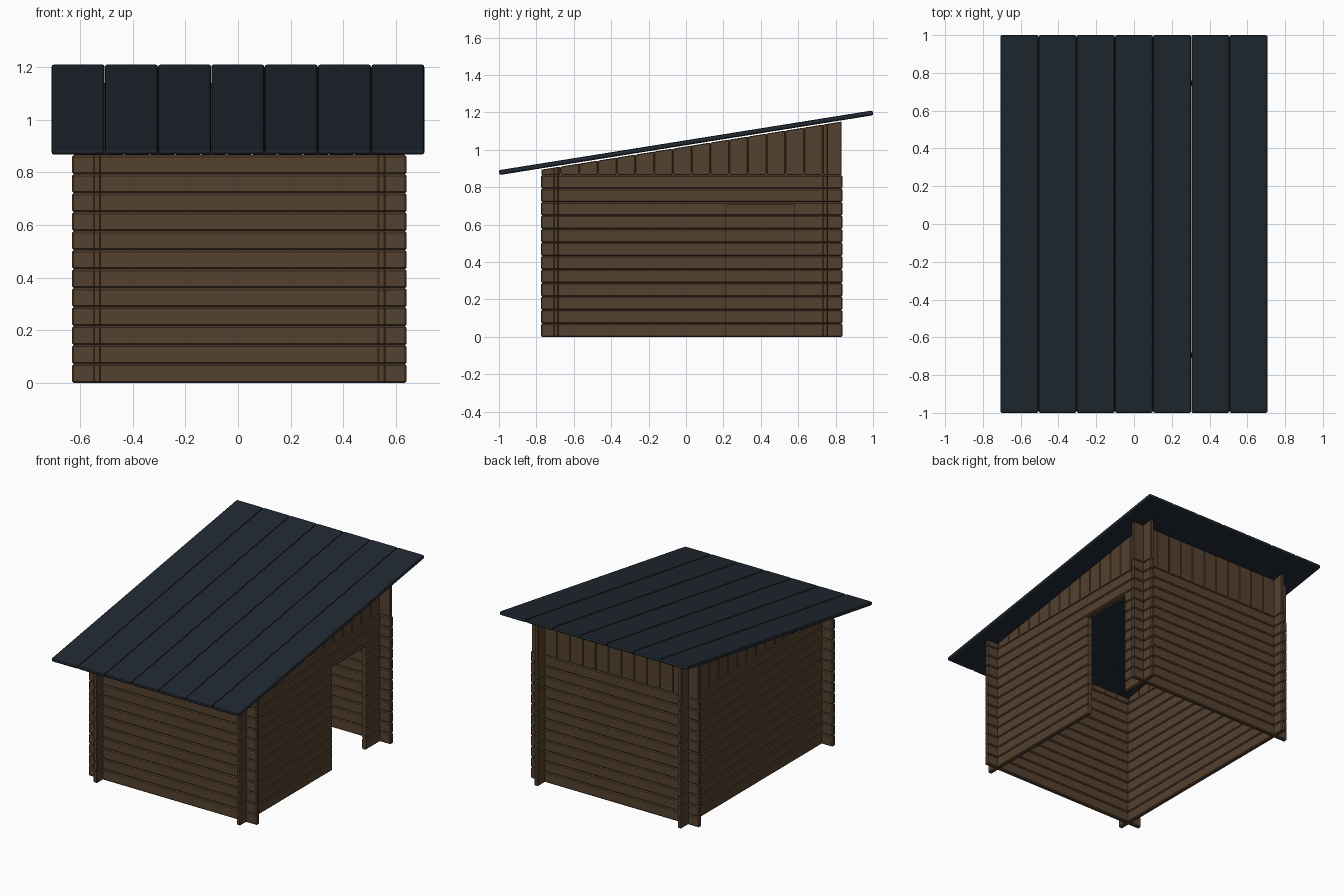
import bpy, bmesh, math
from mathutils import Matrix

if "Cube" in bpy.data.objects:
    bpy.data.objects.remove(bpy.data.objects["Cube"])

LOG_H, LOGS = 0.0721, 12          # log height and number of rows
WALL_TOP = LOG_H * LOGS
SLOPE = 0.16                      # roof rise per unit of y
THICK = 0.03
X0, X1, Y0, Y1 = -0.63, 0.64, -0.775, 0.837      # log ends
SIDES = {"left": -0.535, "right": 0.545}         # wall centre x
ENDS = {"front": -0.695, "back": 0.745}          # wall centre y


def material(name, rgb):
    m = bpy.data.materials.new(name)
    m.diffuse_color = (*rgb, 1)
    m.use_nodes = True
    m.node_tree.nodes["Principled BSDF"].inputs["Base Color"].default_value = m.diffuse_color
    return m


wood = material("brown_wood", (0.09, 0.052, 0.029))
metal = material("dark_roofing", (0.014, 0.021, 0.030))


def under_roof(y):
    return 1.018 + SLOPE * y


def add_box(bm, xs, ys, zs, bevel, segments=1, top=None):
    """Bevelled box; top(y) optionally slants its upper face."""
    part = bmesh.new()
    bmesh.ops.create_cube(part, size=1)
    for v in part.verts:
        upper = v.co.z > 0
        x = xs[v.co.x > 0]
        y = ys[v.co.y > 0]
        z = zs[upper]
        if upper and top:
            z = top(y)
        v.co = (x, y, z)
    bmesh.ops.bevel(part, geom=part.edges[:], offset=bevel, segments=segments,
                    profile=0.5, affect='EDGES')
    mesh = bpy.data.meshes.new("part")
    part.to_mesh(mesh)
    part.free()
    bm.from_mesh(mesh)
    bpy.data.meshes.remove(mesh)


def finish(bm, name, mat):
    mesh = bpy.data.meshes.new(name)
    bm.to_mesh(mesh)
    bm.free()
    ob = bpy.data.objects.new(name, mesh)
    bpy.context.collection.objects.link(ob)
    if mat:
        mesh.materials.append(mat)
    return ob


def span(c, t):
    return (c - t / 2, c + t / 2)


# Log walls, crossing at the corners
def log_wall(name, xs, ys):
    bm = bmesh.new()
    for i in range(LOGS):
        add_box(bm, xs, ys, (i * LOG_H, (i + 1) * LOG_H - 0.0006), 0.006)
    return finish(bm, name, wood)


walls = {}
for n, x in SIDES.items():
    walls[n] = log_wall(n + "_log_wall", span(x, THICK), (Y0, Y1))
for n, y in ENDS.items():
    walls[n] = log_wall(n + "_log_wall", (X0, X1), span(y, THICK))

# Doorway in the right wall
bm = bmesh.new()
add_box(bm, (0.45, 0.65), (0.215, 0.58), (-0.1, 0.705), 0.0001)
cutter = finish(bm, "doorway_cutter", None)
cutter.hide_render = True
cutter.hide_set(True)
cut = walls["right"].modifiers.new("doorway", 'BOOLEAN')
cut.operation, cut.solver, cut.object = 'DIFFERENCE', 'EXACT', cutter

# Upright boards between the logs and the roof
BT = 0.026
for n, x in SIDES.items():
    bm = bmesh.new()
    for i in range(16):
        y = -0.772 + i * 0.1003
        add_box(bm, span(x, BT), (y, y + 0.0997), (WALL_TOP, 0), 0.004, top=under_roof)
    finish(bm, n + "_gable_boards", wood)
for n, y in ENDS.items():
    bm = bmesh.new()
    w = (X1 - X0 - 0.01) / 13
    for i in range(13):
        x = X0 + 0.005 + i * w
        add_box(bm, (x, x + w - 0.0006), span(y, BT), (WALL_TOP, 0), 0.004, top=under_roof)
    finish(bm, n + "_upper_boards", wood)

# Sloping roof of seven panels
bm = bmesh.new()
PW = 1.416 / 7
for i in range(7):
    x = -0.708 + i * PW
    add_box(bm, (x, x + PW - 0.0006), (-1.0125, 1.0125), (-0.013, 0.013), 0.010, segments=2)
roof = finish(bm, "roof_panels", metal)
roof.data.transform(Matrix.Translation((0, 0, 1.038)) @ Matrix.Rotation(math.atan(SLOPE), 4, 'X'))
